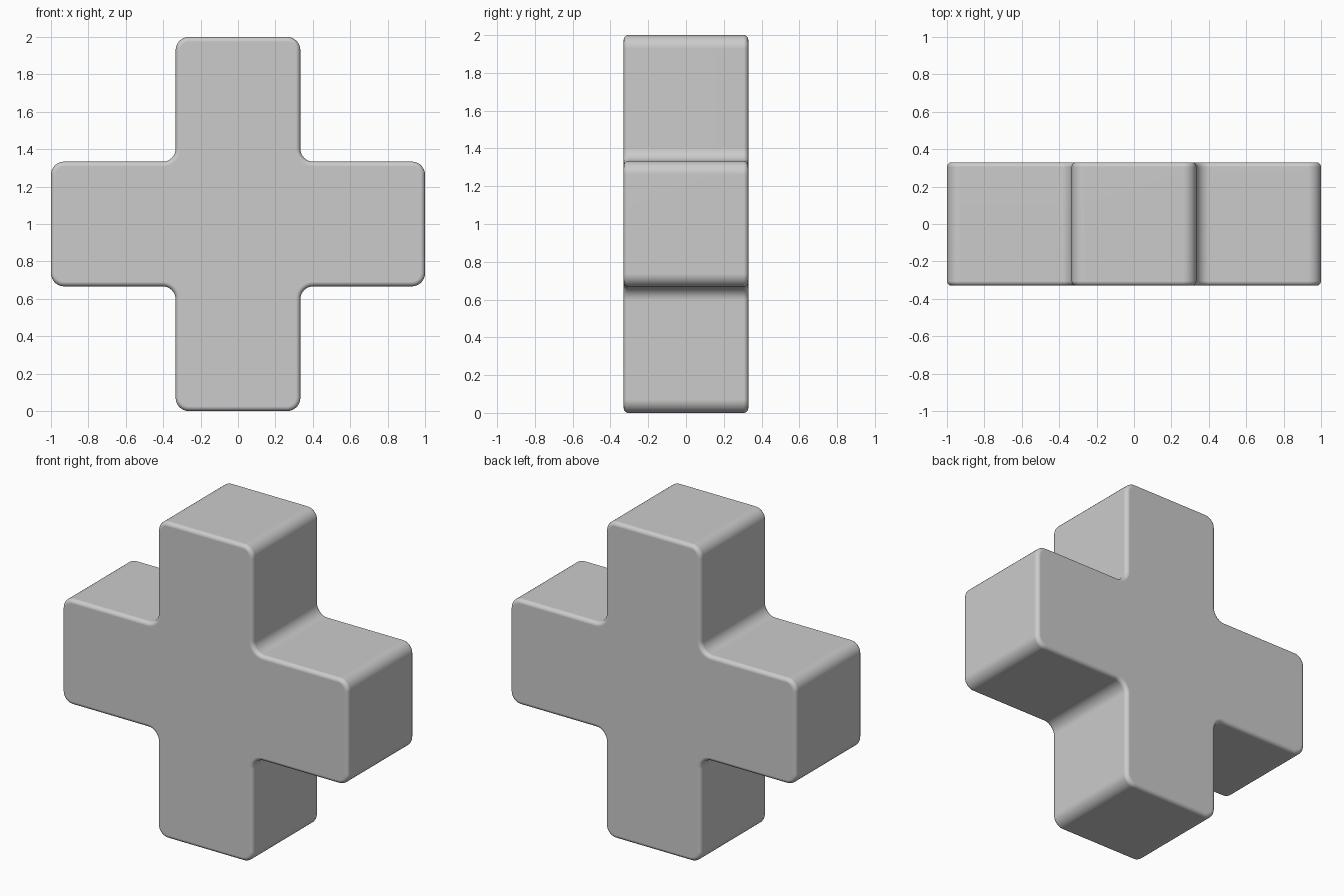
import bpy, bmesh

if "Cube" in bpy.data.objects:
    bpy.data.objects.remove(bpy.data.objects["Cube"])

A, L, D = 1 / 3, 1.0, 0.33   # half arm width, arm length, half depth

bm = bmesh.new()
# Cross outline on the front plane, one corner trio per quadrant
profile = []
trio = [(L, -A), (L, A), (A, A)]
for _ in range(4):
    profile += trio
    trio = [(-z, x) for x, z in trio]
front = bm.faces.new([bm.verts.new((x, -D, z + 1)) for x, z in profile])
# Extrude to the back
ext = bmesh.ops.extrude_face_region(bm, geom=[front], use_keep_orig=True)
for v in ext["geom"]:
    if isinstance(v, bmesh.types.BMVert):
        v.co.y = D
bmesh.ops.recalc_face_normals(bm, faces=bm.faces)

# Round the outline corners
depth_edges = [e for e in bm.edges
               if abs(e.verts[0].co.y - e.verts[1].co.y) > D]
bmesh.ops.bevel(bm, geom=depth_edges, offset=0.07, segments=8, profile=0.5,
                affect='EDGES')
# Soften the front and back rims
rim = [e for e in bm.edges
       if abs(e.verts[0].co.y - e.verts[1].co.y) < 1e-5]
bmesh.ops.bevel(bm, geom=rim, offset=0.025, segments=4, profile=0.5,
                affect='EDGES')
bmesh.ops.recalc_face_normals(bm, faces=bm.faces)
for f in bm.faces:
    f.smooth = True

mesh = bpy.data.meshes.new("rounded_cross")
bm.to_mesh(mesh)
bm.free()
cross = bpy.data.objects.new("rounded_cross", mesh)
bpy.context.collection.objects.link(cross)
# Keep the broad faces flat under smooth shading
wn = cross.modifiers.new("weighted_normals", 'WEIGHTED_NORMAL')
wn.keep_sharp = True
